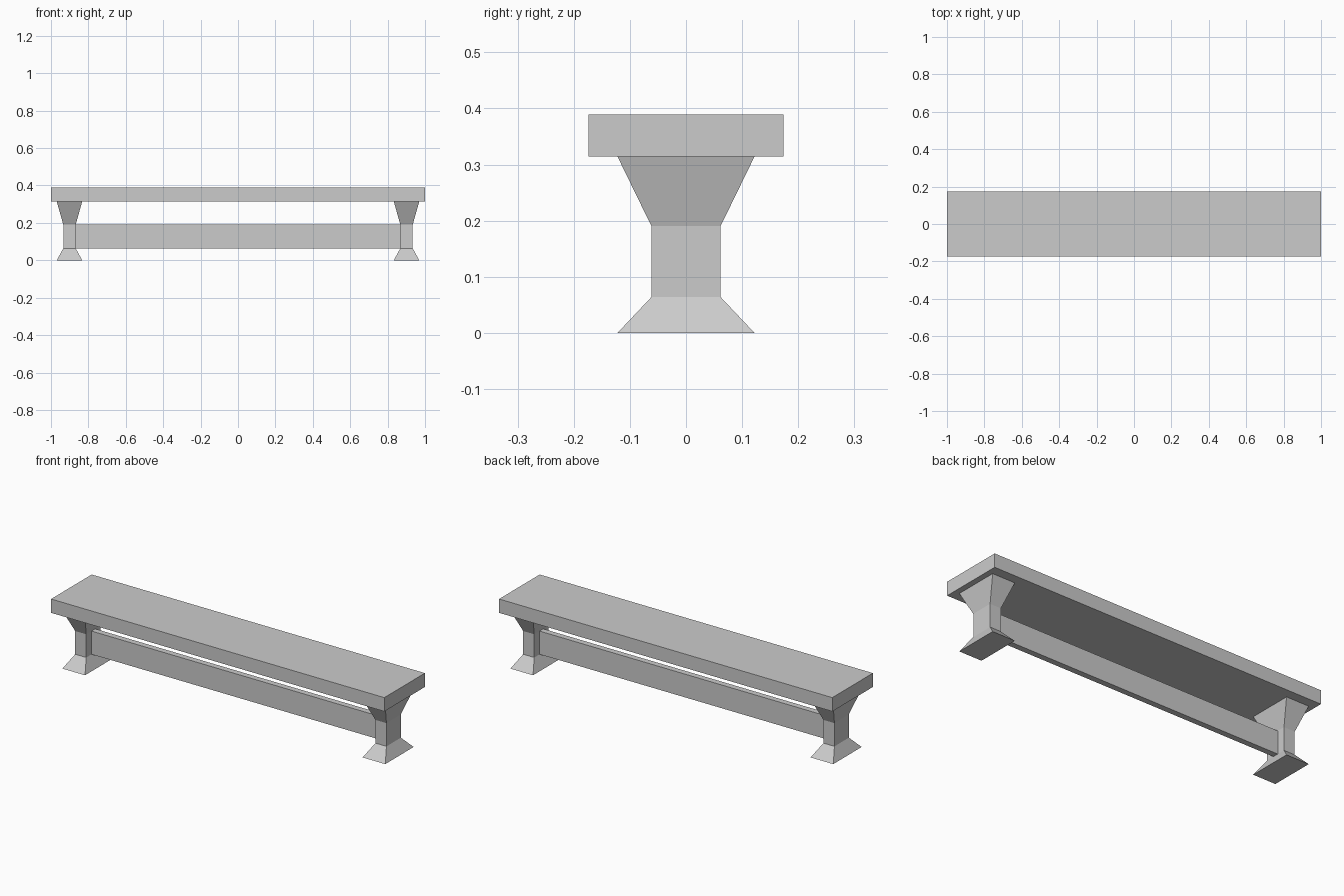
import bpy, bmesh

if "Cube" in bpy.data.objects:
    bpy.data.objects.remove(bpy.data.objects["Cube"])


def loft_rects(name, sections, x=0.0):
    """Stack of centred rectangles (half_x, half_y, z) skinned into a closed solid."""
    bm = bmesh.new()
    rings = [[bm.verts.new((sx * hx, sy * hy, z))
              for sx, sy in ((-1, -1), (1, -1), (1, 1), (-1, 1))]
             for hx, hy, z in sections]
    bm.faces.new(rings[0][::-1])
    bm.faces.new(rings[-1])
    for low, high in zip(rings, rings[1:]):
        for i in range(4):
            j = (i + 1) % 4
            bm.faces.new((low[i], low[j], high[j], high[i]))
    mesh = bpy.data.meshes.new(name)
    bm.to_mesh(mesh)
    bm.free()
    obj = bpy.data.objects.new(name, mesh)
    obj.location.x = x
    bpy.context.collection.objects.link(obj)
    return obj


# Seat plank
loft_rects("seat", [(1.0, 0.174, 0.314), (1.0, 0.174, 0.389)])

# Legs: flared foot, straight waist, flared head
leg_profile = [(0.068, 0.122, 0.0), (0.033, 0.0615, 0.064),
               (0.033, 0.0615, 0.19), (0.068, 0.122, 0.314)]
for side, x in (("left", -0.901), ("right", 0.901)):
    loft_rects(f"{side}_leg", leg_profile, x)

# Stretcher board between the leg waists
loft_rects("stretcher", [(0.868, 0.016, 0.064), (0.868, 0.016, 0.19)])
